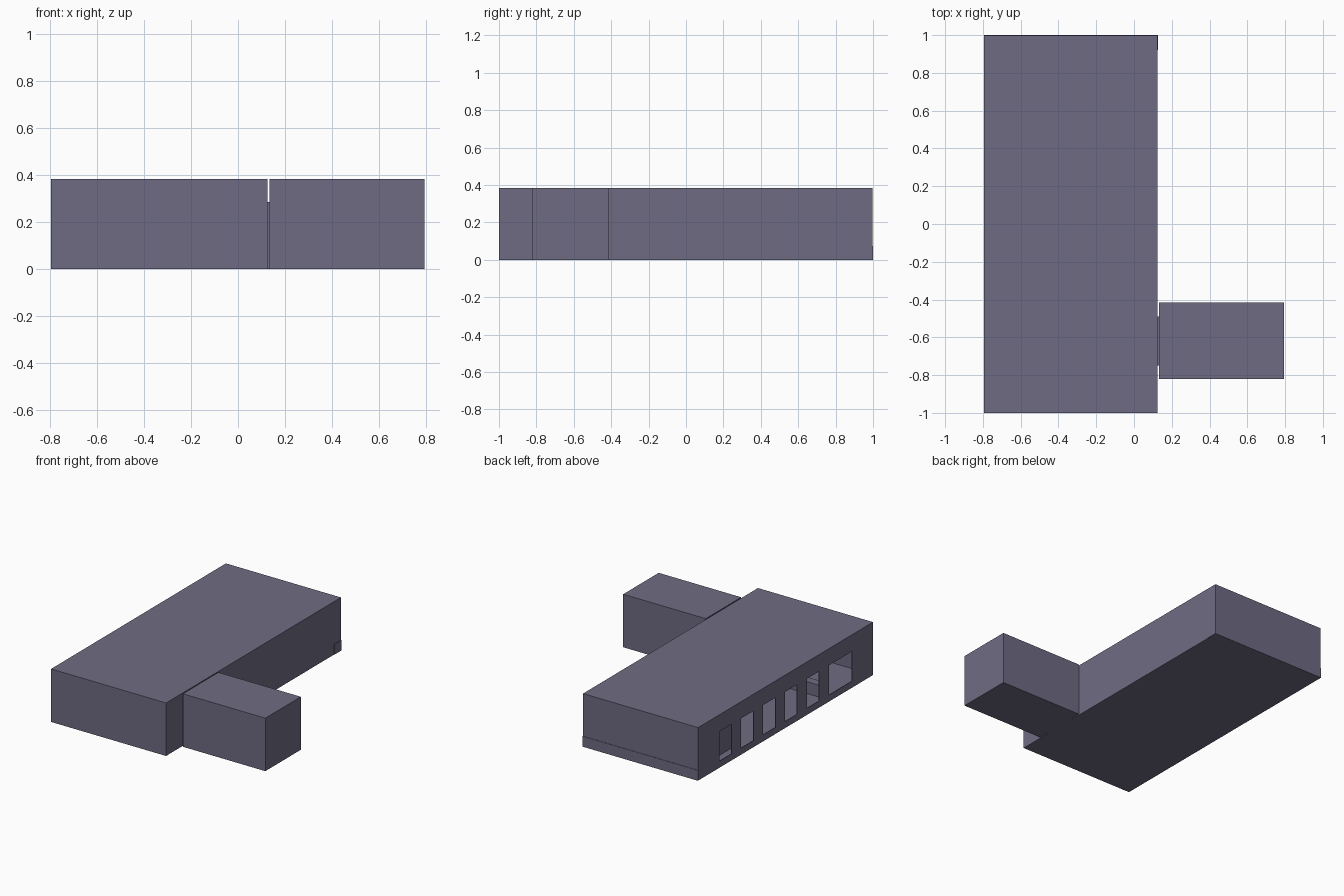
import bpy

if "Cube" in bpy.data.objects:
    bpy.data.objects.remove(bpy.data.objects["Cube"])

# Dark violet-grey used on every part
mat = bpy.data.materials.new("dark_slate")
mat.diffuse_color = (0.156, 0.148, 0.225, 1)
mat.use_nodes = True
mat.node_tree.nodes["Principled BSDF"].inputs["Base Color"].default_value = mat.diffuse_color

def box(name, x0, x1, y0, y1, z0, z1):
    bpy.ops.mesh.primitive_cube_add(size=1, location=((x0+x1)/2, (y0+y1)/2, (z0+z1)/2))
    ob = bpy.context.object
    ob.name = name
    ob.scale = (x1-x0, y1-y0, z1-z0)
    bpy.ops.object.transform_apply(location=False, rotation=False, scale=True)
    ob.data.materials.append(mat)
    return ob

def cut(target, cutter):
    m = target.modifiers.new("cut", 'BOOLEAN')
    m.operation = 'DIFFERENCE'
    m.solver = 'EXACT'
    m.object = cutter
    bpy.context.view_layer.objects.active = target
    bpy.ops.object.modifier_apply(modifier=m.name)
    bpy.data.objects.remove(cutter, do_unlink=True)

T = 0.004   # wall thickness
H = 0.383   # building height

# Hollow main hall with closed floor and roof
hall = box("main_hall", -0.795, 0.125, -1, 0.997, 0, H)
cut(hall, box("hall_void", -0.795+T, 0.125-T, -1+T, 0.997-T, T, H-T))

# Row of five narrow windows and one wide opening on the left wall
openings = [(0.615 - 0.25*i, 0.755 - 0.25*i) for i in range(5)] + [(-0.76, -0.495)]
for y0, y1 in openings:
    cut(hall, box("window_cutter", -0.85, -0.77, y0, y1, 0.048, 0.262))

# Hollow side wing
wing = box("side_wing", 0.133, 0.793, -0.82, -0.415, 0, H)
cut(wing, box("wing_void", 0.133+T, 0.793-T, -0.82+T, -0.415-T, T, H-T))

# Narrow link joining wing and hall
box("wing_link", 0.122, 0.136, -0.75, -0.49, 0, 0.285)

# Low plinth along the back wall
box("back_plinth", -0.795, 0.128, 0.92, 1.0, 0, 0.075)

# Interior furniture glimpsed through the windows
box("tall_cabinet", -0.69, -0.6, 0.4, 0.64, T, 0.25)
box("low_counter", -0.72, -0.48, -0.57, -0.51, T, 0.09)
